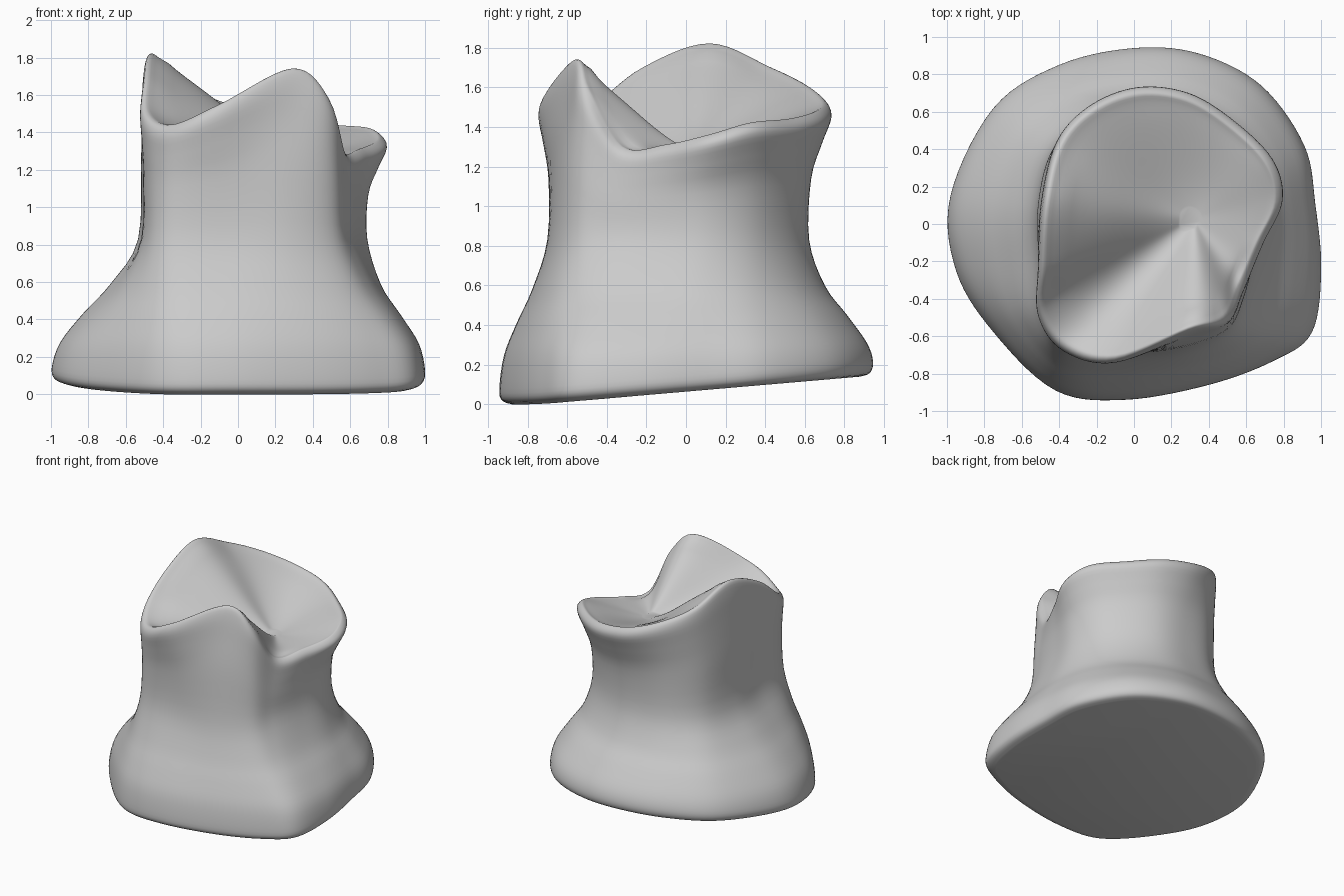
import bpy, bmesh
from mathutils import Vector

if "Cube" in bpy.data.objects:
    bpy.data.objects.remove(bpy.data.objects["Cube"])

# Vertical rails around the body: base xy, waist xy, rim xyz
RAILS = [
    (0.97, 0.10, 0.69, 0.10, 0.76, 0.12, 1.36),
    (0.91, 0.42, 0.62, 0.32, 0.71, 0.33, 1.42),
    (0.68, 0.74, 0.46, 0.49, 0.51, 0.53, 1.44),
    (0.35, 0.91, 0.25, 0.60, 0.28, 0.67, 1.48),
    (0.00, 0.94, 0.02, 0.62, 0.02, 0.70, 1.53),
    (-0.40, 0.85, -0.25, 0.57, -0.22, 0.61, 1.61),
    (-0.75, 0.62, -0.45, 0.40, -0.39, 0.43, 1.70),
    (-0.98, 0.15, -0.53, 0.10, -0.47, 0.12, 1.82),
    (-0.95, -0.25, -0.52, -0.20, -0.49, -0.22, 1.70),
    (-0.75, -0.58, -0.50, -0.50, -0.49, -0.47, 1.51),
    (-0.42, -0.89, -0.38, -0.67, -0.36, -0.65, 1.44),
    (-0.05, -0.94, -0.05, -0.70, -0.10, -0.71, 1.55),
    (0.40, -0.86, 0.27, -0.68, 0.29, -0.56, 1.74),
    (0.75, -0.73, 0.51, -0.58, 0.48, -0.50, 1.59),
    (0.95, -0.58, 0.60, -0.41, 0.56, -0.33, 1.30),
    (1.00, -0.25, 0.66, -0.15, 0.66, -0.10, 1.31),
]
FLOOR = Vector((0.32, 0.03, 1.29))   # lowest point of the hollow top


def spline(p0, p1, p2, p3, t):
    return 0.5 * (2 * p1 + (p2 - p0) * t + (2 * p0 - 5 * p1 + 4 * p2 - p3) * t * t
                  + (3 * p1 - p0 - 3 * p2 + p3) * t ** 3)


def resample(pts, steps, closed):
    n, out = len(pts), []
    pick = (lambda i: pts[i % n]) if closed else (lambda i: pts[max(0, min(n - 1, i))])
    for i in range(n if closed else n - 1):
        for k in range(steps):
            out.append(spline(*(pick(i + j) for j in (-1, 0, 1, 2)), k / steps))
    return out if closed else out + [pts[-1]]


def rail_points(bx, by, wx, wy, rx, ry, rz):
    base, waist, rim = Vector((bx, by, 0)), Vector((wx, wy, 0)), Vector((rx, ry, rz))
    flat = Vector((rx, ry, 0))
    up = Vector((0, 0, 1))
    zb = max(0.0, 0.08 * (by + 0.8))       # underside tilts up towards the back
    pts = [base * 0.93 + up * zb, base * 0.985 + up * (zb + 0.02), base + up * (zb + 0.08)]
    # flared foot, slimmer at the back right
    k = max(0.0, min(1.0, (bx + by) / 1.3))
    for z, t in ((0.25, 0.1), (0.41, 0.36 + 0.06 * k), (0.58, 0.68 + 0.09 * k), (0.83, 1.0)):
        pts.append(base.lerp(waist, t) + up * (z + zb * 0.5 * (1 - t)))
    # neck and rolled lip
    for f, t, s in ((0.45, 0.2, 0.99), (0.72, 0.65, 1.02), (0.91, 1.0, 1.045)):
        pts.append(waist.lerp(flat, t) * s + up * (0.83 + (rz - 0.83) * f))
    pts.append(rim)
    # shallow top: high points run inwards as soft ridges
    ridge = max(0.0, (rz - 1.5) / 0.3)
    for s, d in ((0.92, 0.08), (0.72, 0.31), (0.45, 0.64), (0.2, 0.92), (0.02, 1.0)):
        p = FLOOR.lerp(rim, s)
        p.z = rz + (FLOOR.z - rz) * d * (1 - 0.3 * ridge * (1 - d))
        pts.append(p)
    return pts


# Smooth skin through the rails
rails = [resample(rail_points(*r), 4, False) for r in RAILS]
rings = [resample(list(row), 7, True) for row in zip(*rails)]

bm = bmesh.new()
grid = [[bm.verts.new(p) for p in ring] for ring in rings]
n = len(grid[0])
for a, b in zip(grid, grid[1:]):
    for i in range(n):
        j = (i + 1) % n
        bm.faces.new((a[i], a[j], b[j], b[i]))
bm.faces.new(grid[0][::-1])    # flat underside
bm.faces.new(grid[-1])         # bottom of the hollow
hollow = [v for ring in grid[46:] for v in ring]
for _ in range(25):            # soften the hollow
    bmesh.ops.smooth_vert(bm, verts=hollow, factor=0.5,
                          use_axis_x=True, use_axis_y=True, use_axis_z=True)
bmesh.ops.recalc_face_normals(bm, faces=bm.faces)

mesh = bpy.data.meshes.new("flared_stump")
bm.to_mesh(mesh)
bm.free()
stump = bpy.data.objects.new("flared_stump", mesh)
bpy.context.collection.objects.link(stump)
bpy.context.view_layer.objects.active = stump
stump.select_set(True)
bpy.ops.object.shade_smooth_by_angle(angle=0.9)
